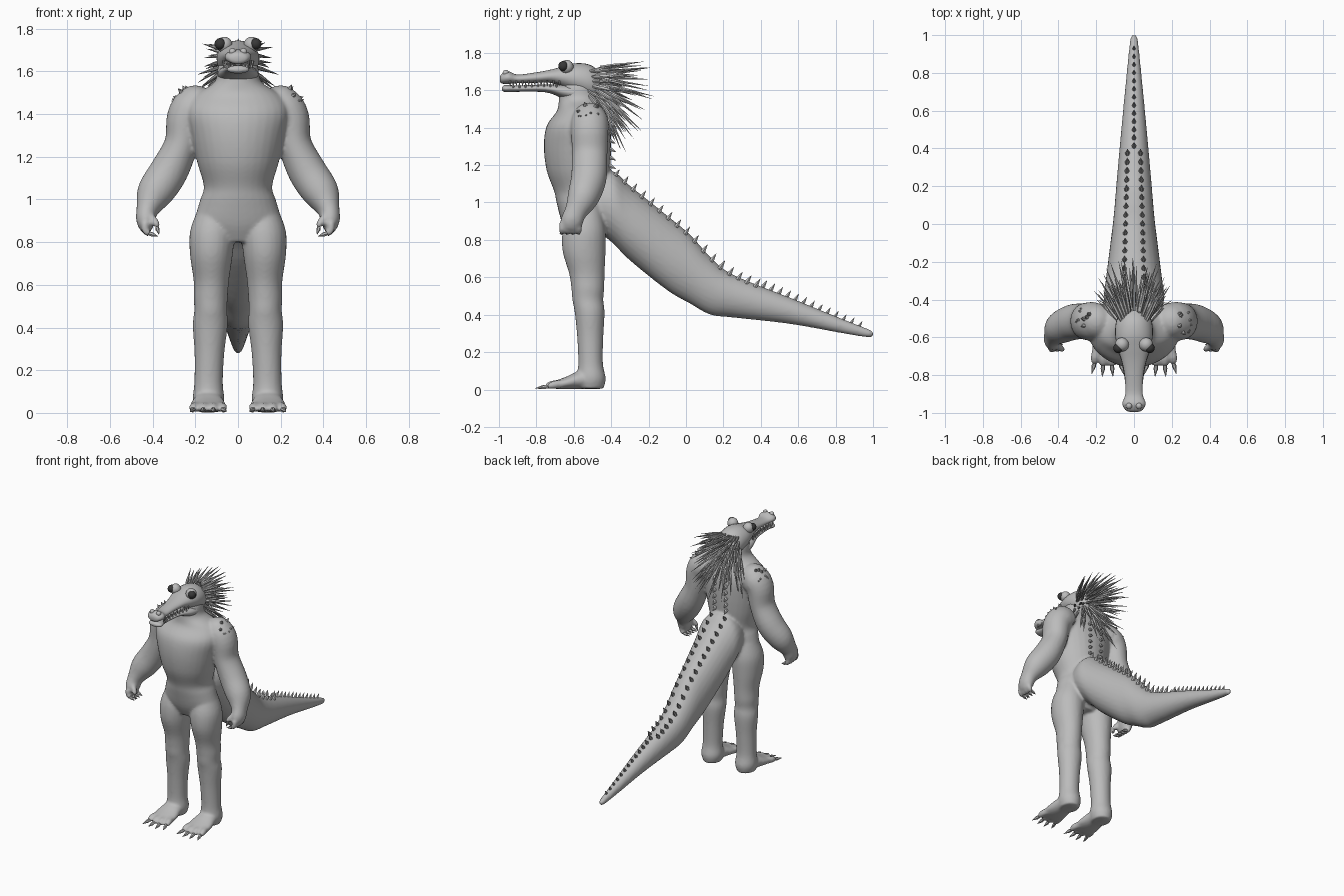
import bpy, bmesh, math, random
from mathutils import Vector

random.seed(4)
if "Cube" in bpy.data.objects:
    bpy.data.objects.remove(bpy.data.objects["Cube"])


def material(name, value):
    mat = bpy.data.materials.new(name)
    mat.use_nodes = True
    colour = (value, value, value, 1)
    mat.diffuse_color = colour
    mat.node_tree.nodes["Principled BSDF"].inputs["Base Color"].default_value = colour
    return mat


skin = material("grey skin", 0.5)
dark = material("dark eye", 0.04)
X, Y, Z = Vector((1, 0, 0)), Vector((0, 1, 0)), Vector((0, 0, 1))


def spline(points, steps):
    """Smooth the list of rings by Catmull-Rom interpolation."""
    p = [points[0], *points, points[-1]]
    out = []
    for a, b, c, d in zip(p, p[1:], p[2:], p[3:]):
        for i in range(steps):
            t = i / steps
            out.append([0.5 * (2 * m + (n - k) * t + (2 * k - 5 * m + 4 * n - o) * t * t
                               + (3 * m - k - 3 * n + o) * t ** 3)
                        for k, m, n, o in zip(a, b, c, d)])
    return out + [list(points[-1])]


def loft(bm, points, seg=24, axis=None, steps=4, side=1):
    """Closed tube through rings (x, y, z, radius across, radius deep)."""
    rings = spline(points, steps)
    centres = [Vector((r[0] * side, r[1], r[2])) for r in rings]
    loops = []
    for i, (c, r) in enumerate(zip(centres, rings)):
        t = axis or (centres[min(i + 1, len(rings) - 1)] - centres[max(i - 1, 0)]).normalized()
        u = X - t * X.dot(t)
        u = u.normalized() if u.length > 0.2 else (Z - t * Z.dot(t)).normalized()
        v = t.cross(u)
        angles = [math.tau * k / seg for k in range(seg)]
        loops.append([bm.verts.new(c + u * r[3] * math.cos(a) + v * r[4] * math.sin(a))
                      for a in angles])
    faces = [bm.faces.new((a[k], a[(k + 1) % seg], b[(k + 1) % seg], b[k]))
             for a, b in zip(loops, loops[1:]) for k in range(seg)]
    faces += [bm.faces.new(loops[0]), bm.faces.new(loops[-1])]
    bmesh.ops.recalc_face_normals(bm, faces=faces)


def ball(bm, centre, r):
    made = bmesh.ops.create_uvsphere(bm, u_segments=20, v_segments=12, radius=r)
    bmesh.ops.translate(bm, verts=made["verts"], vec=centre)


def spike(bm, base, tip, r, seg=6):
    """Spindle with a slightly swollen middle and a sharp end."""
    base, tip = Vector(base), Vector(tip)
    pts = [(*base.lerp(tip, t), r * w, r * w) for t, w in ((0, 0.8), (0.35, 1), (1, 0.06))]
    loft(bm, pts, seg, steps=1)


def finish(bm, name, mat=skin):
    mesh = bpy.data.meshes.new(name)
    bm.to_mesh(mesh)
    bm.free()
    mesh.materials.append(mat)
    obj = bpy.data.objects.new(name, mesh)
    bpy.context.collection.objects.link(obj)
    bpy.ops.object.select_all(action="DESELECT")
    obj.select_set(True)
    bpy.context.view_layer.objects.active = obj
    bpy.ops.object.shade_smooth_by_angle(angle=math.radians(50))
    return obj


# Body: torso, tail and limbs fused into one skin
body = bmesh.new()
torso = [(-.54, .8, .12, .08), (-.54, .88, .2, .12), (-.55, .99, .18, .14), (-.56, 1.06, .16, .145),
         (-.575, 1.17, .19, .17), (-.58, 1.3, .22, .18), (-.575, 1.41, .24, .17),
         (-.56, 1.49, .2, .13), (-.57, 1.55, .11, .11), (-.575, 1.62, .095, .1), (-.56, 1.68, .07, .08)]
loft(body, [(0, *p) for p in torso], 32, Z)

tail = [(-.52, 1, .13, .12), (-.4, .98, .16, .19), (-.3, .89, .15, .2), (-.1, .73, .125, .2),
        (.02, .645, .11, .185), (.13, .555, .1, .155), (.25, .5, .09, .115), (.56, .42, .062, .07),
        (.85, .335, .034, .037), (.98, .3, .02, .022), (1, .298, .01, .01)]
loft(body, [(0, *p) for p in tail], 28, Y)

arm = [(.12, -.52, 1.42, .08, .08), (.2, -.515, 1.43, .1, .1), (.245, -.515, 1.38, .09, .1),
       (.265, -.515, 1.26, .08, .095), (.325, -.52, 1.13, .09, .095), (.39, -.55, 1.03, .085, .085),
       (.425, -.59, .95, .052, .06), (.432, -.61, .9, .045, .06), (.43, -.615, .86, .03, .05)]
leg = [(.11, -.54, .95, .08, .09), (.12, -.545, .85, .105, .115), (.125, -.545, .74, .1, .115),
       (.125, -.53, .62, .083, .095), (.128, -.525, .54, .08, .088), (.128, -.525, .48, .077, .083),
       (.13, -.515, .41, .082, .08), (.134, -.512, .28, .07, .07), (.138, -.51, .14, .067, .066),
       (.138, -.507, .06, .075, .078), (.138, -.51, .005, .06, .07)]
foot = [(.138, -.47, .05, .06, .05), (.14, -.56, .052, .07, .05), (.14, -.64, .035, .085, .034),
        (.14, -.7, .025, .08, .022)]
claws = bmesh.new()
for s in (1, -1):
    loft(body, arm, side=s)
    loft(body, leg, axis=Z, side=s)
    loft(body, foot, axis=Y, side=s)
    ball(body, (s * .2, -.515, 1.44), .095)
    # Toes fan outward, fingers curl inward
    for k in range(4):
        f = k - 1.5
        x, y = .14 + f * .045, -.75 + abs(f) * .012
        toe = [(.14 + f * .036, -.66, .03, .026, .024), (x, y + .02, .025, .023, .022), (x, y - .01, .016, .014, .013)]
        loft(body, toe, 12, Y, side=s)
        spike(claws, (s * x, y, .017), (s * (x + f * .012), y - .065, .006), .012)
        y = -.618 + f * .03
        finger = [(.435, y, .89, .018, .017), (.435, y, .855, .017, .017), (.415, y, .84, .016, .015)]
        loft(body, finger, 10, side=s)
        spike(claws, (s * .42, y, .842), (s * .375, y - .005, .828), .011)
    thumb = [(.41, -.64, .92, .02, .02), (.385, -.66, .89, .018, .018), (.38, -.662, .87, .013, .013)]
    loft(body, thumb, 10, side=s)
    spike(claws, (s * .38, -.662, .872), (s * .37, -.665, .835), .01)
finish(claws, "claws")
skin_body = finish(body, "body")
fuse = skin_body.modifiers.new("fuse", "REMESH")
fuse.mode, fuse.voxel_size, fuse.use_smooth_shade = "VOXEL", .009, True
relax = skin_body.modifiers.new("relax", "SMOOTH")
relax.factor, relax.iterations = .5, 7

# Long snout and skull above, lower jaw below
upper = [(-.995, 1.66, .02, .012), (-.985, 1.662, .045, .026), (-.95, 1.668, .062, .034),
         (-.9, 1.661, .046, .023), (-.8, 1.668, .05, .028), (-.72, 1.675, .066, .036),
         (-.65, 1.67, .088, .06), (-.58, 1.66, .1, .085), (-.5, 1.64, .09, .09), (-.43, 1.61, .045, .05)]
lower = [(-.985, 1.608, .02, .008), (-.965, 1.609, .052, .019), (-.9, 1.609, .042, .017),
         (-.75, 1.61, .06, .021), (-.66, 1.595, .088, .038), (-.58, 1.585, .095, .055), (-.5, 1.58, .07, .06)]
head = bmesh.new()
loft(head, [(0, *p) for p in upper], 28, Y)
for s in (1, -1):
    ball(head, (s * .026, -.963, 1.692), .017)
finish(head, "upper_jaw_and_skull")
jaw = bmesh.new()
loft(jaw, [(0, *p) for p in lower], 28, Y)
finish(jaw, "lower_jaw")

# Eyes with raised lids
lids, eyes = bmesh.new(), bmesh.new()
for s in (1, -1):
    ball(lids, (s * .064, -.638, 1.725), .037)
    ball(eyes, (s * .083, -.656, 1.729), .027)
finish(lids, "eyelids")
finish(eyes, "eyes", dark)


def sample(table, y):
    """Linear reading of a table of rings at y."""
    for a, b in zip(table, table[1:]):
        if a[0] <= y <= b[0]:
            t = (y - a[0]) / (b[0] - a[0])
            return [m + (n - m) * t for m, n in zip(a, b)]


# Teeth along both jaws
teeth = bmesh.new()
for k in range(17):
    y = -.94 + k * .0165
    x = sample(upper, y)[2] * .86
    up = k % 2 == 0
    for s in (1, -1):
        ends = ((s * x, y, 1.652), (s * x, y, 1.622)) if up else ((s * x, y, 1.612), (s * x, y, 1.645))
        spike(teeth, *ends, .006, 5)
finish(teeth, "teeth")

# Scutes: paired on the back and tail root, single toward the tip
scutes = bmesh.new()


def scute(x, y, size):
    _, z, rx, rz = sample(tail, y)
    z += rz * math.sqrt(1 - (x / rx) ** 2)
    spike(scutes, (x, y - size * .2, z - .012), (x, y + size * .7, z + size), size * .36)


for s in (1, -1):
    for k in range(17):
        y = -.38 + k * .047
        scute(s * (.055 - k * .0013), y, .036)
    for k in range(6):
        z = 1.2 + k * .045
        spike(scutes, (s * .045, -.415, z), (s * .047, -.375, z - .02), .012)
for k in range(13):
    scute(0, .41 + k * .043, .034 - k * .0008)
finish(scutes, "scutes")

# Small bumps on the shoulders
bumps = bmesh.new()
for s in (1, -1):
    for k in range(9):
        a, e = random.uniform(-.9, .9), random.uniform(.1, 1.1)
        out = Vector((s * math.cos(a) * math.cos(e), math.sin(a) * math.cos(e), math.sin(e)))
        root = Vector((s * .2, -.515, 1.44)) + out * .08
        spike(bumps, root, root + out * .034, .013)
finish(bumps, "shoulder_bumps")

# Mane of quills: nearly level at the crown, hanging at the nape
mane = bmesh.new()
rows = 8
for row in range(rows):
    drop = row / (rows - 1)
    for k in range(11):
        a = (k - 5) / 5 * 1.35 + random.uniform(-.1, .1)
        root = Vector((.085 * math.sin(a) * (.75 + .25 * drop), -.55 + .09 * math.cos(a) + .02 * drop,
                       1.725 - .2 * drop - .02 * abs(a) * (1 - drop)))
        aim = Vector((.5 * math.sin(a), .95 - .65 * drop,
                      .12 - .85 * drop + random.uniform(-.1, .1))).normalized()
        length = random.uniform(.17, .27) * (1.15 - .18 * abs(a))
        spike(mane, root, root + aim * length, .0095)
finish(mane, "mane")
